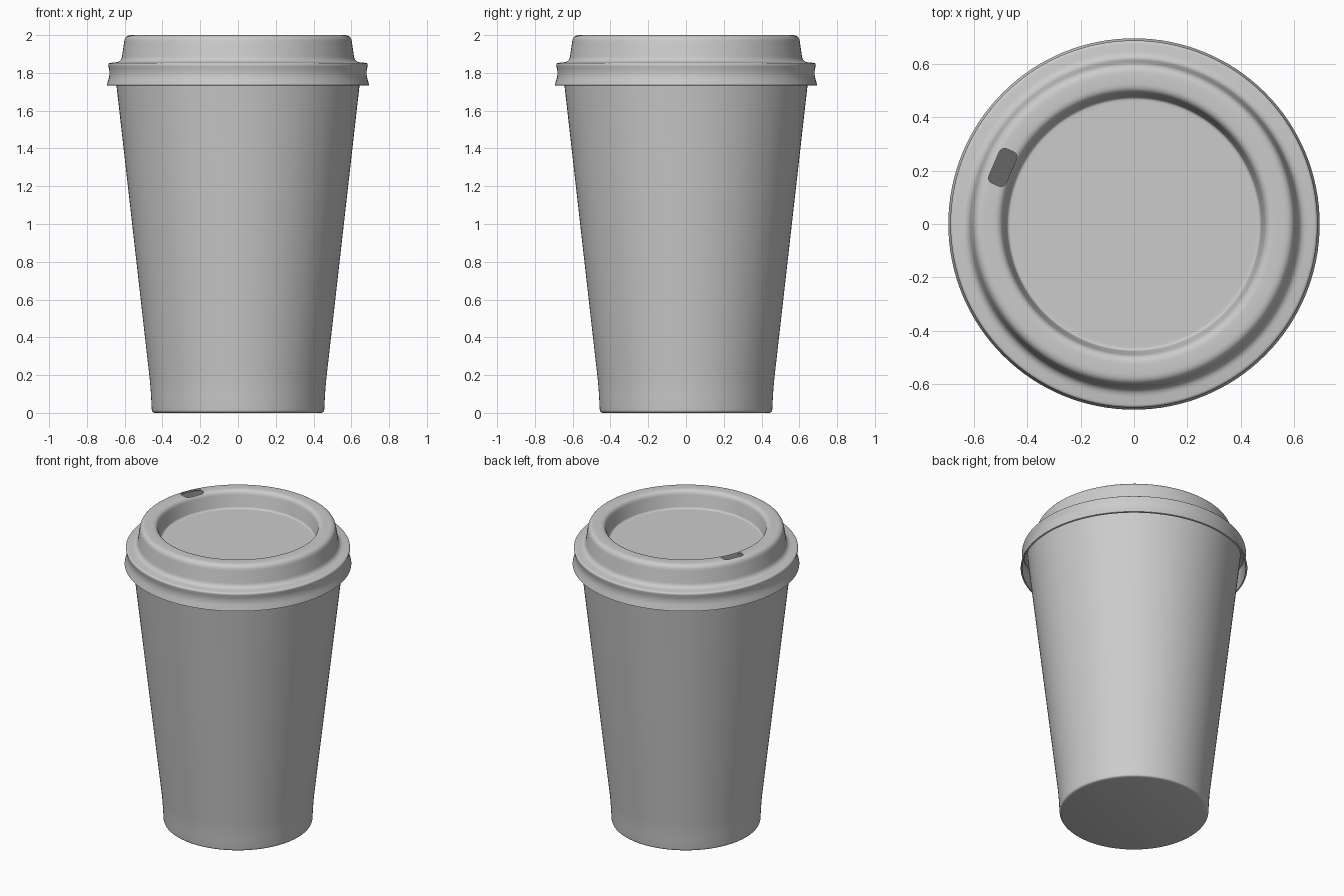
import bpy, bmesh, math
from mathutils import Vector, Matrix

cube = bpy.data.objects.get("Cube")
if cube:
    bpy.data.objects.remove(cube)

SEGMENTS = 128

grey = bpy.data.materials.new("light grey")
grey.use_nodes = True
colour = (0.6, 0.6, 0.6, 1)
grey.diffuse_color = colour
grey.node_tree.nodes["Principled BSDF"].inputs["Base Color"].default_value = colour


def rounded(points, steps=6):
    """Profile from (radius, height, fillet size) corners."""
    out = []
    for i, (r, z, fillet) in enumerate(points):
        p = Vector((r, z))
        if not fillet:
            out.append(p)
            continue
        before = Vector(points[i - 1][:2]) - p
        after = Vector(points[i + 1][:2]) - p
        a = p + before.normalized() * min(fillet, before.length * 0.49)
        b = p + after.normalized() * min(fillet, after.length * 0.49)
        for k in range(steps + 1):
            t = k / steps
            out.append(a * (1 - t) ** 2 + p * 2 * t * (1 - t) + b * t * t)
    return out


def add_object(name, bm):
    mesh = bpy.data.meshes.new(name)
    bm.to_mesh(mesh)
    bm.free()
    mesh.materials.append(grey)
    obj = bpy.data.objects.new(name, mesh)
    bpy.context.collection.objects.link(obj)
    return obj


def lathe(name, profile, cap_first):
    """Spin a profile round z and close its first or last ring with a disc."""
    bm = bmesh.new()
    rings = []
    for p in profile:
        angles = [math.tau * s / SEGMENTS for s in range(SEGMENTS)]
        rings.append([bm.verts.new((p.x * math.cos(a), p.x * math.sin(a), p.y))
                      for a in angles])
    for low, high in zip(rings, rings[1:]):
        for s in range(SEGMENTS):
            n = (s + 1) % SEGMENTS
            bm.faces.new((low[s], low[n], high[n], high[s]))
    if cap_first:
        bm.faces.new(list(reversed(rings[0])))
    else:
        bm.faces.new(rings[-1])
    return add_object(name, bm)


def activate(obj):
    bpy.ops.object.select_all(action="DESELECT")
    obj.select_set(True)
    bpy.context.view_layer.objects.active = obj


def smooth(obj, degrees):
    activate(obj)
    bpy.ops.object.shade_smooth_by_angle(angle=math.radians(degrees))


# Tapered paper cup, open beneath the lid
cup = lathe("cup", rounded([
    (0.44, 0, 0), (0.456, 0.005, 0.012), (0.463, 0.14, 0.06),
    (0.643, 1.73, 0), (0.653, 1.82, 0)]), True)
smooth(cup, 40)

# Lid: flared skirt, ledge, raised collar, rounded lip and sunken centre
lid = lathe("lid", rounded([
    (0.695, 1.735, 0), (0.677, 1.795, 0.035), (0.690, 1.852, 0.016),
    (0.618, 1.858, 0.03), (0.598, 2.0, 0.035), (0.495, 2.0, 0.03),
    (0.474, 1.885, 0.012), (0.45, 1.885, 0)]), False)
shell = lid.modifiers.new("thickness", "SOLIDIFY")
shell.thickness = 0.01
shell.offset = -1

# Rounded cutter for the drinking hole
bm = bmesh.new()
bmesh.ops.create_cube(bm, size=1)
bmesh.ops.scale(bm, vec=(0.07, 0.14, 0.12), verts=bm.verts)
upright = [e for e in bm.edges
           if abs(e.verts[0].co.z - e.verts[1].co.z) > 0.1]
bmesh.ops.bevel(bm, geom=upright, offset=0.022, segments=5,
                profile=0.5, affect="EDGES")
cutter = add_object("drinking_hole_cutter", bm)
angle = math.radians(156.7)
cutter.matrix_world = (Matrix.Rotation(angle, 4, "Z")
                       @ Matrix.Translation((0.535, 0, 2.0)))
cutter.hide_render = True

hole = lid.modifiers.new("drinking hole", "BOOLEAN")
hole.operation = "DIFFERENCE"
hole.solver = "EXACT"
hole.object = cutter
bpy.context.view_layer.update()
activate(lid)
for modifier in ("thickness", "drinking hole"):
    bpy.ops.object.modifier_apply(modifier=modifier)
bpy.data.objects.remove(cutter)
smooth(lid, 40)
